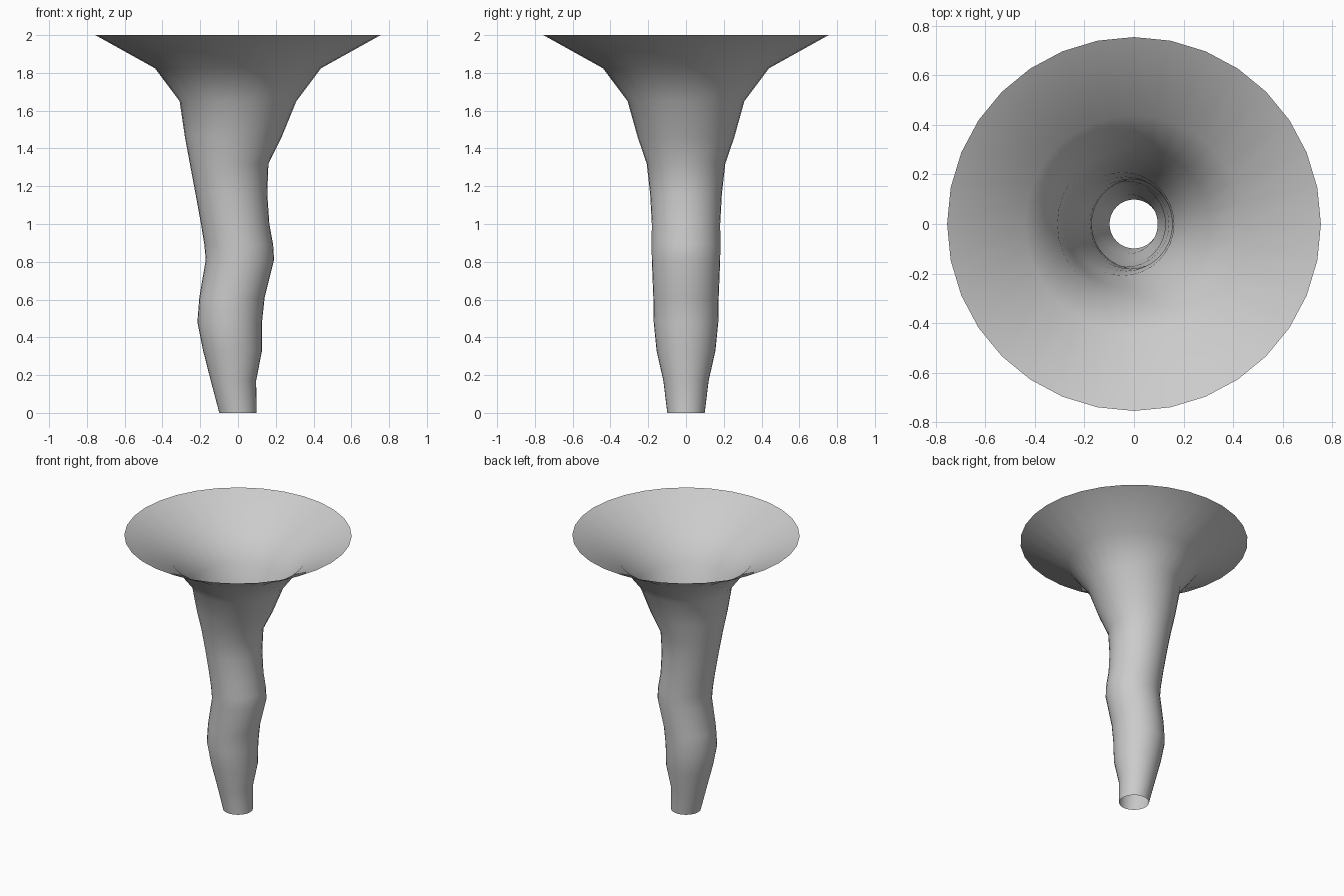
import bpy, bmesh, math

if "Cube" in bpy.data.objects:
    bpy.data.objects.remove(bpy.data.objects["Cube"])

# ring profile: height, centre x, radius
RINGS = [(0, 0, .099), (.17, -.024, .12), (.33, -.029, .156), (.48, -.044, .171),
         (.61, -.032, .173), (.81, .01, .181), (.89, .004, .182), (1.0, -.015, .181),
         (1.16, -.035, .19), (1.32, -.047, .208), (1.46, -.025, .256),
         (1.65, 0, .309), (1.825, 0, .44), (2.0, 0, .755)]
N = 32

# open, wobbling funnel lofted through the rings
bm = bmesh.new()
loops = []
for z, cx, r in RINGS:
    loops.append([bm.verts.new((cx + r * math.cos(2 * math.pi * i / N),
                                r * math.sin(2 * math.pi * i / N), z)) for i in range(N)])
for a, b in zip(loops, loops[1:]):
    for i in range(N):
        j = (i + 1) % N
        bm.faces.new((a[i], a[j], b[j], b[i])).smooth = True
mesh = bpy.data.meshes.new("funnel")
bm.to_mesh(mesh)
bm.free()
funnel = bpy.data.objects.new("funnel", mesh)
bpy.context.collection.objects.link(funnel)
